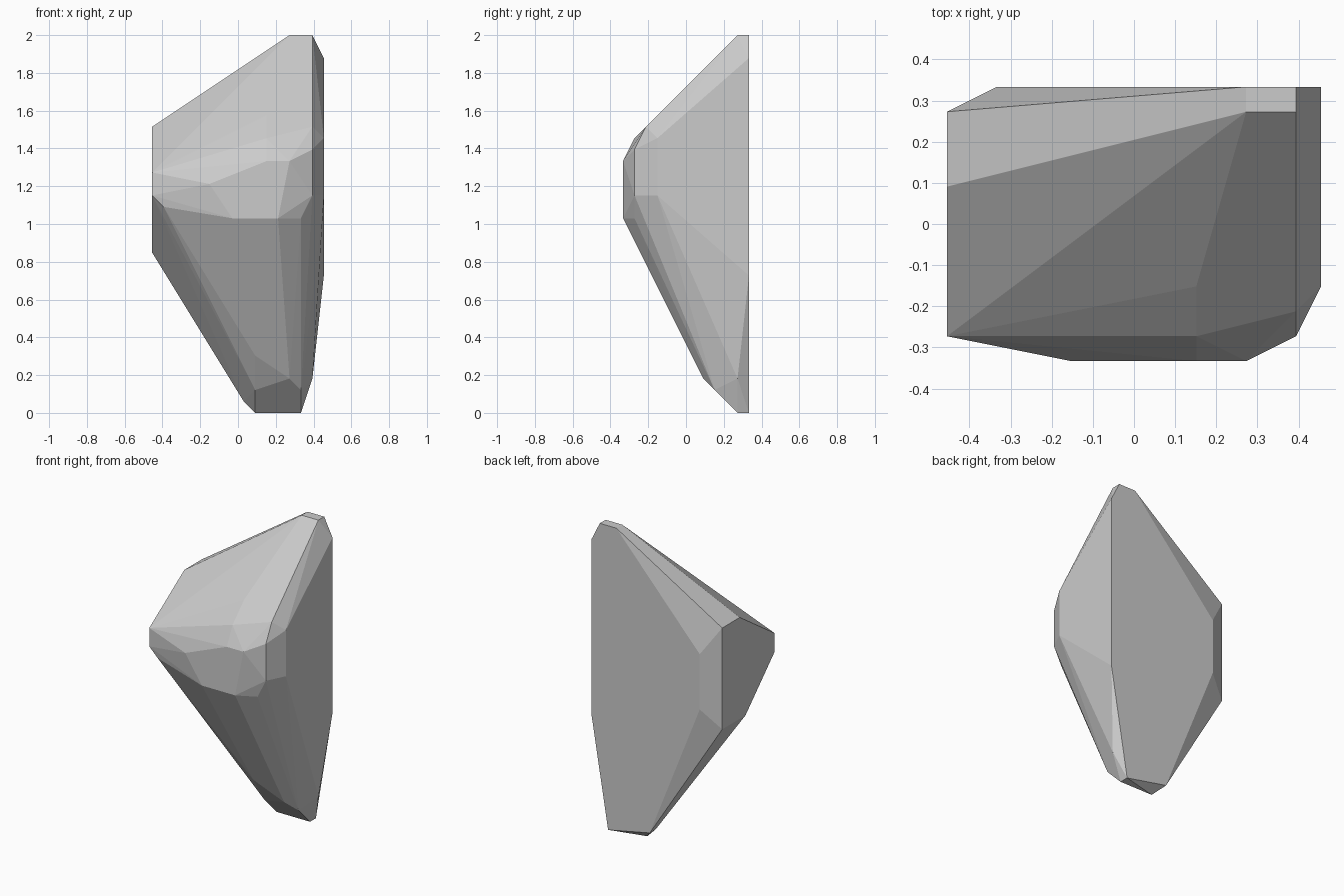
import bpy, bmesh, math

if "Cube" in bpy.data.objects:
    bpy.data.objects.remove(bpy.data.objects["Cube"])

# Faceted stone: flat facet outlines on a coarse grid, wrapped in a convex skin
U = 2 / 33                      # grid step
SIZE_X, SIZE_Y = 15, 11         # footprint in grid steps

# Outlines lying in x planes: {x: [(y, z), ...]}
side_facets = {
    0:  [(10, 25), (7, 25), (1, 21), (1, 19), (6, 14), (10, 14)],   # left
    14: [(2, 25), (1, 23), (1, 19), (10, 3)],                       # right bevel
    15: [(11, 31), (3, 24), (3, 19), (11, 12)],                     # right
}
# Outlines lying in y planes: {y: [(x, z), ...]}
front_back_facets = {
    0:  [(5, 20), (7, 17), (11, 17), (12, 22), (10, 22)],           # front
    1:  [(10, 24), (1, 18), (13, 17)],                              # front bevel
    3:  [(10, 26)],                                                 # brow
    11: [(2, 22), (2, 16)],                                         # back
}
# Pointed top and chipped foot: {z: [(x, y), ...]}
end_facets = {
    33: [(12, 10), (14, 10), (14, 11), (12, 11)],
    5:  [(9, 6)],
    3:  [(12, 7)],
    2:  [(9, 8), (13, 8)],
    1:  [(8, 10), (8, 11)],
    0:  [(9, 10), (13, 10), (13, 11)],
}

points = [(x, y, z) for x, ring in side_facets.items() for y, z in ring]
points += [(x, y, z) for y, ring in front_back_facets.items() for x, z in ring]
points += [(x, y, z) for z, ring in end_facets.items() for x, y in ring]

bm = bmesh.new()
for x, y, z in points:
    bm.verts.new(((x - SIZE_X / 2) * U, (y - SIZE_Y / 2) * U, z * U))
hull = bmesh.ops.convex_hull(bm, input=bm.verts[:])
loose = [v for v in bm.verts if not v.link_faces]
bmesh.ops.delete(bm, geom=loose, context='VERTS')

# Merge coplanar triangles into clean facets
bmesh.ops.dissolve_limit(bm, angle_limit=math.radians(0.5),
                         verts=bm.verts[:], edges=bm.edges[:])
bmesh.ops.recalc_face_normals(bm, faces=bm.faces[:])

mesh = bpy.data.meshes.new("faceted_stone")
bm.to_mesh(mesh)
bm.free()
stone = bpy.data.objects.new("faceted_stone", mesh)
bpy.context.collection.objects.link(stone)
